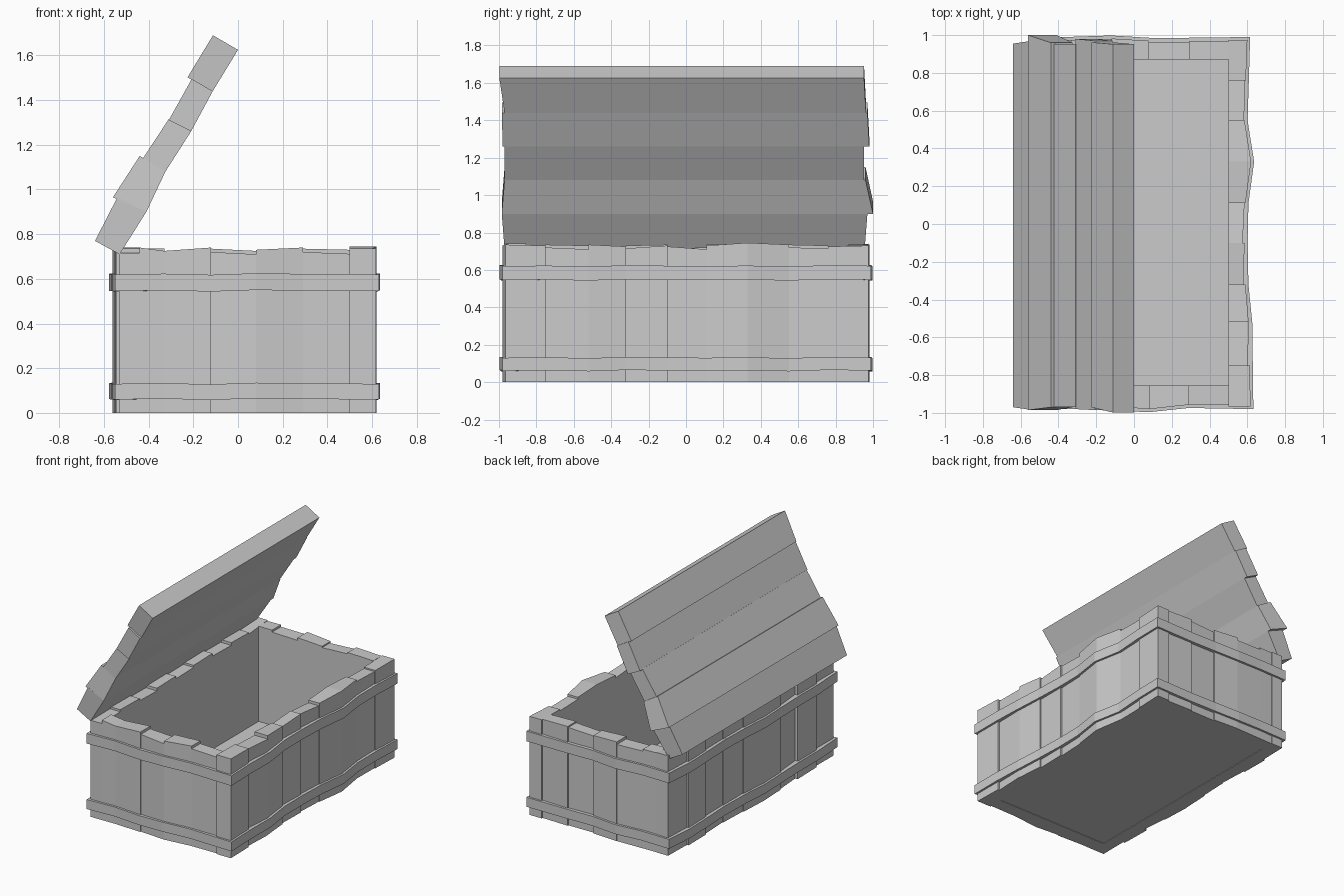
import bpy, bmesh

if "Cube" in bpy.data.objects:
    bpy.data.objects.remove(bpy.data.objects["Cube"])


def mesh_object(name, solids):
    """Build one object from closed prisms, each given as two matching end loops."""
    bm = bmesh.new()
    for a, b in solids:
        va = [bm.verts.new(p) for p in a]
        vb = [bm.verts.new(p) for p in b]
        n = len(va)
        bm.faces.new(va)
        bm.faces.new(vb[::-1])
        for i in range(n):
            j = (i + 1) % n
            bm.faces.new((va[j], va[i], vb[i], vb[j]))
    bmesh.ops.recalc_face_normals(bm, faces=bm.faces)
    me = bpy.data.meshes.new(name)
    bm.to_mesh(me)
    bm.free()
    ob = bpy.data.objects.new(name, me)
    bpy.context.collection.objects.link(ob)
    return ob


def wall(name, edges, outs, tops, inner, place):
    """Row of vertical planks; place(t, d) maps run and depth to x, y."""
    solids = []
    for i, ((o0, o1), (h0, h1)) in enumerate(zip(outs, tops)):
        t0, t1 = edges[i], edges[i + 1]
        ends = []
        for t, o, h in ((t0, o0, h0), (t1, o1, h1)):
            a, b = place(t, inner), place(t, o)
            ends.append([(*a, 0), (*b, 0), (*b, h), (*a, h)])
        solids.append(ends)
    mesh_object(name, solids)
    # path that the straps follow, just outside the planks
    path = []
    for i, t in enumerate(edges):
        near = [outs[k][s] for k, s in ((i - 1, 1), (i, 0)) if 0 <= k < len(outs)]
        path.append((t, max(near) + 0.016))
    return path


long_edges = [-.965, -.75, -.52, -.32, -.1, .11, .33, .55, .76, .975]
short_edges = [-.44, -.33, -.12, .08, .29, .5]

# Plank walls
right = wall("right_wall", long_edges,
             [(.617, .613), (.60, .61), (.607, .59), (.58, .585), (.575, .585),
              (.59, .62), (.62, .585), (.583, .586), (.592, .6)],
             [(.735, .73), (.72, .71), (.735, .725), (.715, .73), (.725, .71),
              (.73, .745), (.745, .735), (.72, .715), (.725, .73)],
             .5, lambda t, d: (d, t))
back = wall("hinge_wall", long_edges,
            [(.532, .53), (.545, .55), (.53, .545), (.552, .562), (.56, .55),
             (.543, .535), (.53, .54), (.55, .553), (.54, .535)],
            [(.715, .72), (.735, .73), (.715, .71), (.73, .735), (.715, .72),
             (.735, .74), (.72, .715), (.735, .73), (.72, .74)],
            .44, lambda t, d: (-d, t))
front = wall("front_wall", short_edges,
             [(.965, .963), (.963, .972), (.965, .98), (.98, .957), (.958, .955)],
             [(.74, .725), (.725, .74), (.72, .71), (.73, .74), (.72, .712)],
             .855, lambda t, d: (t, -d))
rear = wall("rear_wall", short_edges,
            [(.972, .975), (.975, .98), (.982, .97), (.96, .962), (.97, .965)],
            [(.735, .735), (.72, .715), (.735, .725), (.715, .725), (.735, .73)],
            .87, lambda t, d: (t, d))

# Floor panel
mesh_object("floor", [[[(x, y, z) for x, y in ((-.45, -.87), (.51, -.87), (.51, .88), (-.45, .88))]
                       for z in (0.004, 0.03)]])

# Straps wrapping all four sides
loop = [(-.55, -.985)] + [(t, -d) for t, d in front[1:-1]] + [(.632, -.98)]
loop += [(d, t) for t, d in right[1:-1]] + [(.615, .99)]
loop += [(t, d) for t, d in rear[-2:0:-1]] + [(-.553, .99)]
loop += [(-d, t) for t, d in back[-2:0:-1]]
wobble = [0, .003, -.002, .005, .002]
for name, z0, z1 in (("lower_strap", .06, .13), ("upper_strap", .545, .62)):
    rings = []
    for i, (x, y) in enumerate(loop):
        w = wobble[i % 5]
        u, v = x - .05 * (1 if x > 0 else -1) * (abs(x) > .5), y - .05 * (1 if y > 0 else -1) * (abs(y) > .94)
        rings.append([(u, v, z0 + w), (x, y, z0 + w), (x, y, z1 + w), (u, v, z1 + w)])
    bm = bmesh.new()
    vs = [[bm.verts.new(p) for p in r] for r in rings]
    for a, b in zip(vs, vs[1:] + vs[:1]):
        for k in range(4):
            m = (k + 1) % 4
            bm.faces.new((a[k], b[k], b[m], a[m]))
    bmesh.ops.recalc_face_normals(bm, faces=bm.faces)
    me = bpy.data.meshes.new(name)
    bm.to_mesh(me)
    bm.free()
    bpy.context.collection.objects.link(bpy.data.objects.new(name, me))

# Open lid: inner and outer plank corners in x, z, then plank ends in y (lower, upper edge)
inner = [(-.53, .71), (-.41, .90), (-.325, 1.08), (-.21, 1.26), (-.113, 1.44), (0, 1.625)]
outer = [((-.64, .77), (-.54, .965)), ((-.56, .965), (-.44, 1.15)), ((-.425, 1.14), (-.31, 1.315)),
         ((-.31, 1.31), (-.207, 1.495)), ((-.226, 1.502), (-.112, 1.69))]
ends = [((-.97, .955), (-.985, .97)), ((-.985, 1.0), (-.97, .96)), ((-.97, .952), (-.97, .952)),
        ((-.98, .98), (-.985, .97)), ((-.97, .962), (-.998, .952))]
lid = []
for i, ((lo, hi), (e0, e1)) in enumerate(zip(outer, ends)):
    a, b = inner[i], inner[i + 1]
    lid.append([[(p[0], e[s], p[1]) for p, e in ((a, e0), (lo, e0), (hi, e1), (b, e1))] for s in (0, 1)])
mesh_object("lid", lid)
